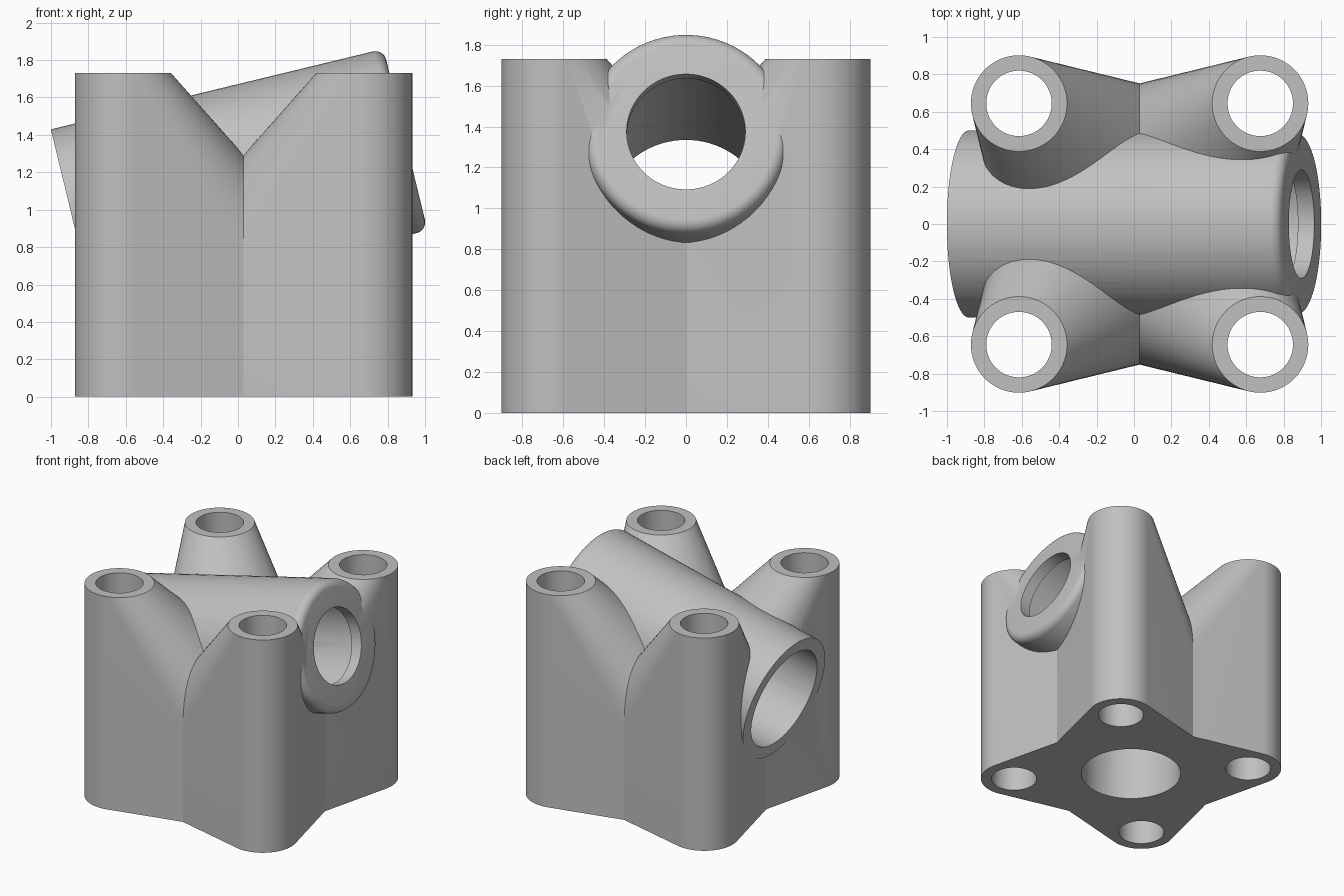
import bpy, bmesh, math
from mathutils import Matrix, Vector

cube = bpy.data.objects.get("Cube")
if cube:
    bpy.data.objects.remove(cube, do_unlink=True)

CX = 0.03                       # middle of the four posts
POST, SPACING, TOP = 0.257, 0.645, 1.73
CORE, CORE_TOP = 0.73, 0.47
TUBE, LENGTH, ROUND = 0.5, 1.83, 0.06
TILT = math.radians(13.6)
SIDES = 72

grey = bpy.data.materials.new("light grey")
grey.use_nodes = True
colour = (0.53, 0.53, 0.53, 1)
grey.diffuse_color = colour
grey.node_tree.nodes["Principled BSDF"].inputs["Base Color"].default_value = colour


def finish(bm, name):
    bmesh.ops.recalc_face_normals(bm, faces=bm.faces[:])
    mesh = bpy.data.meshes.new(name)
    bm.to_mesh(mesh)
    bm.free()
    mesh.materials.append(grey)
    obj = bpy.data.objects.new(name, mesh)
    bpy.context.collection.objects.link(obj)
    return obj


def lathe(name, profile, matrix):
    """Closed solid of revolution from (radius, height) pairs."""
    bm = bmesh.new()
    rings = []
    for r, z in profile:
        angles = [math.tau * (i + 0.5) / SIDES for i in range(SIDES)]
        rings.append([bm.verts.new(matrix @ Vector((r * math.cos(a), r * math.sin(a), z)))
                      for a in angles])
    for low, high in zip(rings, rings[1:]):
        for i in range(SIDES):
            bm.faces.new((low[i - 1], low[i], high[i], high[i - 1]))
    bm.faces.new(rings[0])
    bm.faces.new(rings[-1])
    return finish(bm, name)


def sweep(start, end, count):
    return [start + (end - start) * i / count for i in range(count + 1)]


def post_block():
    """One post blended into the core, trimmed to its quarter and mirrored."""
    bm = bmesh.new()

    def ring(radius, centre, z, angles):
        return [bm.verts.new((centre + radius * math.cos(a + math.pi / 4),
                              centre + radius * math.sin(a + math.pi / 4), z))
                for a in angles]

    tangent = math.acos((CORE - POST) / (SPACING * math.sqrt(2)))
    outer = sweep(-tangent, tangent, 24)
    inner = sweep(tangent, math.tau - tangent, 48)
    foot = ring(POST, SPACING, 0, outer) + ring(CORE, 0, 0, inner)
    post_rim = ring(POST, SPACING, TOP, outer)
    core_rim = ring(CORE, 0, CORE_TOP, inner)
    back_rim = ring(POST, SPACING, TOP, inner[1:-1])
    collar = [post_rim[-1]] + back_rim + [post_rim[0]]
    rim = post_rim + core_rim

    bm.faces.new(foot)
    bm.faces.new(post_rim + back_rim)
    for i in range(len(foot)):
        bm.faces.new((foot[i - 1], foot[i], rim[i], rim[i - 1]))
    for i in range(1, len(inner)):
        bm.faces.new((core_rim[i - 1], core_rim[i], collar[i], collar[i - 1]))

    for normal, flip in (((-1, 0, 0), (-1, 1, 1)), ((0, -1, 0), (1, -1, 1))):
        bmesh.ops.bisect_plane(bm, geom=bm.verts[:] + bm.edges[:] + bm.faces[:],
                               plane_co=(0, 0, 0), plane_no=normal, clear_outer=True)
        copy = bmesh.ops.duplicate(bm, geom=bm.verts[:] + bm.edges[:] + bm.faces[:])
        verts = [g for g in copy["geom"] if isinstance(g, bmesh.types.BMVert)]
        bmesh.ops.scale(bm, vec=flip, verts=verts)
        bmesh.ops.remove_doubles(bm, verts=bm.verts[:], dist=0.0001)
    bmesh.ops.translate(bm, vec=(CX, 0, 0), verts=bm.verts[:])
    return finish(bm, "post_block")


def combine(target, tool, operation):
    tool.hide_render = True
    mod = target.modifiers.new(operation.lower(), 'BOOLEAN')
    mod.operation, mod.object, mod.solver = operation, tool, 'EXACT'
    bpy.context.view_layer.objects.active = target
    bpy.ops.object.modifier_apply(modifier=mod.name)
    bpy.data.objects.remove(tool, do_unlink=True)


# Four tall posts joined by a low round core
body = post_block()

# Tilted tube with one rounded end
axis = Matrix.Translation((-0.883, 0, 0.944)) @ Matrix.Rotation(math.pi / 2 - TILT, 4, 'Y')
profile = [(TUBE, 0)]
for a in sweep(0, math.pi / 2, 8):
    profile.append((TUBE - ROUND + ROUND * math.cos(a), LENGTH - ROUND + ROUND * math.sin(a)))
combine(body, lathe("tilted_tube", profile, axis), 'UNION')

# Wide bore that narrows to a lip at the rounded end
bore = [(0.402, -0.2), (0.402, LENGTH - 0.09), (0.29, LENGTH - 0.09), (0.29, LENGTH + 0.2)]
combine(body, lathe("tube_bore", bore, axis), 'DIFFERENCE')

# Vertical holes through the posts
for sx in (-1, 1):
    for sy in (-1, 1):
        place = Matrix.Translation((CX + sx * SPACING, sy * SPACING, 0))
        combine(body, lathe("post_hole", [(0.175, -0.2), (0.175, 2)], place), 'DIFFERENCE')

# Round opening from the base up into the bore
place = Matrix.Translation((CX, 0, 0))
combine(body, lathe("base_hole", [(0.385, -0.2), (0.385, 1.1)], place), 'DIFFERENCE')

# Smooth curved walls, sharp rims
bpy.ops.object.select_all(action='DESELECT')
body.select_set(True)
bpy.context.view_layer.objects.active = body
bpy.ops.object.shade_smooth_by_angle(angle=math.radians(25))
